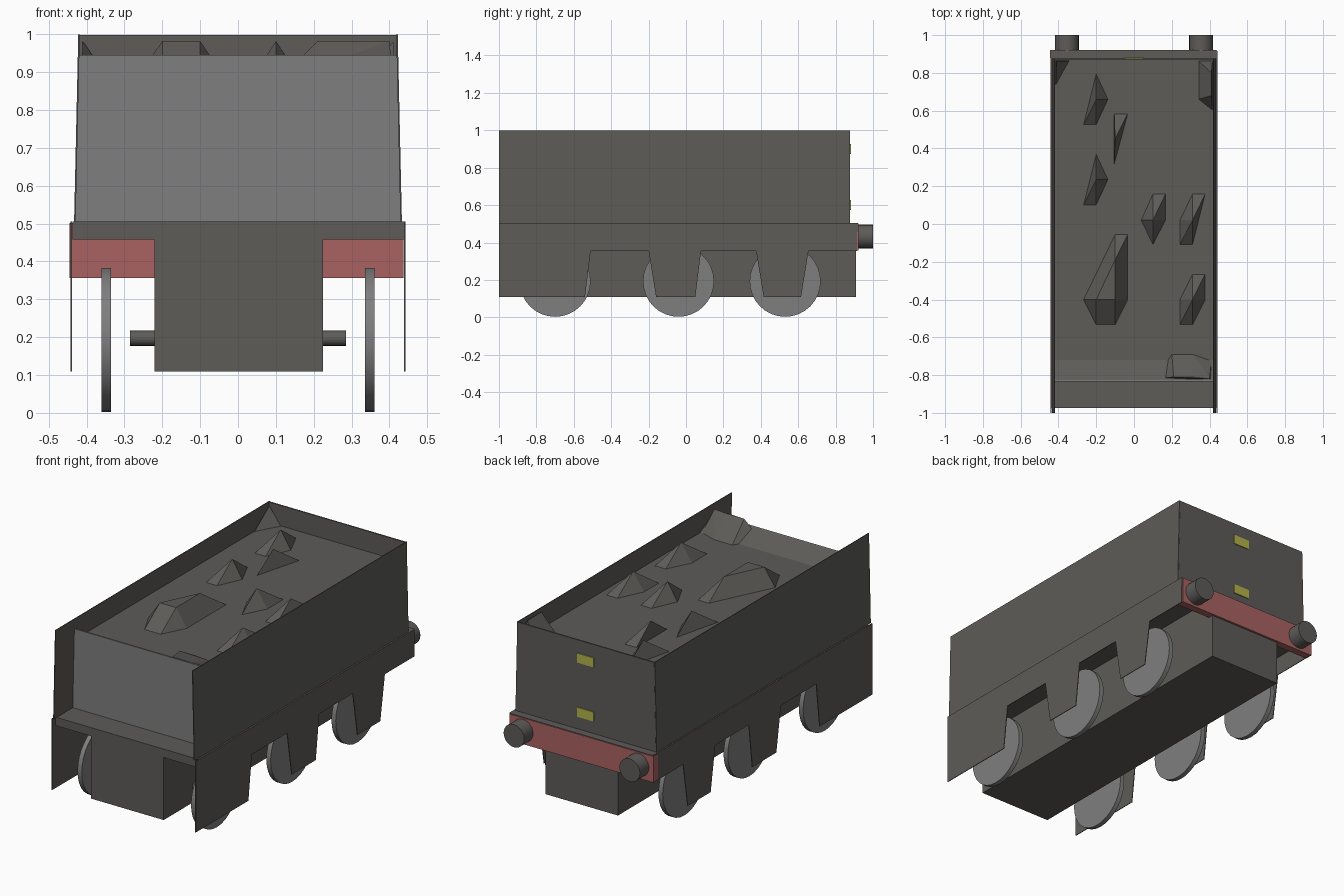
import bpy, bmesh, math
from mathutils import Vector, Matrix

if "Cube" in bpy.data.objects:
    bpy.data.objects.remove(bpy.data.objects["Cube"])


def material(name, rgb):
    m = bpy.data.materials.new(name)
    m.diffuse_color = (*rgb, 1)
    m.use_nodes = True
    m.node_tree.nodes["Principled BSDF"].inputs["Base Color"].default_value = m.diffuse_color
    return m


DARK = material("dark_grey", (0.11, 0.106, 0.098))
LIGHT = material("light_grey", (0.21, 0.21, 0.21))
RED = material("red", (0.40, 0.12, 0.12))
YELLOW = material("yellow", (0.45, 0.45, 0.07))


def finish(name, bm, mat):
    bmesh.ops.recalc_face_normals(bm, faces=bm.faces[:])
    me = bpy.data.meshes.new(name)
    bm.to_mesh(me)
    bm.free()
    me.materials.append(mat)
    ob = bpy.data.objects.new(name, me)
    bpy.context.collection.objects.link(ob)
    return ob


def prism(name, pts, push, mat):
    """Flat outline pushed along a vector."""
    bm = bmesh.new()
    face = bm.faces.new([bm.verts.new(p) for p in pts])
    new = bmesh.ops.extrude_face_region(bm, geom=[face])["geom"]
    bmesh.ops.translate(bm, vec=Vector(push),
                        verts=[v for v in new if isinstance(v, bmesh.types.BMVert)])
    if not any(f is face for f in bm.faces):
        bm.faces.new([v for v in bm.verts][:len(pts)])
    return finish(name, bm, mat)


def box(name, x, y, z, mat):
    return prism(name, [(x[0], y[0], z[0]), (x[1], y[0], z[0]),
                        (x[1], y[1], z[0]), (x[0], y[1], z[0])],
                 (0, 0, z[1] - z[0]), mat)


def cylinder(name, centre, r, length, axis, mat, sides=32):
    bm = bmesh.new()
    rot = Matrix.Rotation(math.pi / 2, 4, 'Y' if axis == 'x' else 'X')
    bmesh.ops.create_cone(bm, cap_ends=True, segments=sides, radius1=r, radius2=r,
                          depth=length, matrix=Matrix.Translation(centre) @ rot)
    ob = finish(name, bm, mat)
    bpy.ops.object.select_all(action='DESELECT')
    ob.select_set(True)
    bpy.context.view_layer.objects.active = ob
    bpy.ops.object.shade_smooth_by_angle(angle=math.radians(40))
    return ob


def lump(base, peaks):
    """Faceted coal lump: hull of a base outline and its peaks."""
    bm = bmesh.new()
    for x, y in base:
        bm.verts.new((x, y, 0.88))
    for x, y in peaks:
        bm.verts.new((x, y, 0.982))
    bmesh.ops.convex_hull(bm, input=bm.verts[:])
    return finish("coal_lump", bm, DARK)


# Chassis: central frame, deck and rear beam
box("centre_frame", (-0.22, 0.225), (-0.972, 0.91), (0.11, 0.47), DARK)
box("deck", (-0.437, 0.44), (-0.975, 0.919), (0.458, 0.505), DARK)
box("buffer_beam", (-0.445, 0.437), (0.88, 0.922), (0.357, 0.502), RED)

# Side frames with wheel cutouts, and tapered upper side sheets
outline = [(-1, 0.505), (-1, 0.11), (-0.54, 0.11), (-0.51, 0.355), (-0.2, 0.355),
           (-0.16, 0.11), (0.05, 0.11), (0.08, 0.355), (0.375, 0.355),
           (0.415, 0.11), (0.615, 0.11), (0.655, 0.355), (0.915, 0.355), (0.915, 0.505)]
for s in (-1, 1):
    prism("side_frame", [(s * 0.438, y, z) for y, z in outline], (s * 0.004, 0, 0), DARK)
    prism("side_sheet", [(s * 0.429, -1, 0.505), (s * 0.429, 0.875, 0.505),
                         (s * 0.418, 0.875, 1), (s * 0.418, -1, 1)],
          (s * 0.004, 0, 0), DARK)

    # Wheels, axle stubs and buffers
    for y in (-0.70, -0.04, 0.53):
        cylinder("wheel", (s * 0.348, y, 0.193), 0.19, 0.026, 'x', LIGHT)
        cylinder("axle_stub", (s * 0.245, y, 0.197), 0.02, 0.08, 'x', DARK, 16)
    cylinder("buffer", (s * 0.355, 0.955, 0.432), 0.063, 0.09, 'y', DARK, 24)

# Front and rear panels
for name, y, top, mat in (("front_panel", -0.834, 0.945, LIGHT),
                          ("rear_panel", 0.868, 0.998, DARK)):
    w = 0.429 - (top - 0.505) * 0.022
    prism(name, [(-0.429, y, 0.505), (0.429, y, 0.505), (w, y, top), (-w, y, top)],
          (0, 0.008, 0), mat)

# Rear lamp plates
for z in (0.60, 0.90):
    box("lamp_plate", (-0.05, 0.05), (0.874, 0.881), (z - 0.026, z + 0.026), YELLOW)

# Coal bed sloping up to the front panel
bed = [(-0.826, 0.945), (-0.72, 0.885), (0.87, 0.885), (0.87, 0.86), (-0.826, 0.86)]
prism("coal_bed", [(-0.417, y, z) for y, z in bed], (0.834, 0, 0), DARK)

# Coal lumps
for dy in (0, -0.425):
    lump([(-0.27, 0.52 + dy), (-0.2, 0.8 + dy), (-0.135, 0.66 + dy), (-0.2, 0.52 + dy)],
         [(-0.2, 0.66 + dy)])
lump([(-0.105, 0.59), (-0.03, 0.59), (-0.105, 0.31)], [(-0.1, 0.45)])
lump([(-0.27, -0.4), (-0.1, -0.05), (-0.03, -0.05), (-0.03, -0.4), (-0.1, -0.54), (-0.2, -0.54)],
     [(-0.2, -0.4), (-0.1, -0.4), (-0.1, -0.19)])
lump([(0.1, 0.165), (0.17, 0.165), (0.17, 0.02), (0.1, -0.115), (0.035, 0.02)], [(0.1, 0.02)])
lump([(0.31, 0.165), (0.38, 0.165), (0.31, -0.115), (0.24, -0.115), (0.24, 0.02)], [(0.31, 0.02)])
lump([(0.31, -0.26), (0.38, -0.26), (0.38, -0.4), (0.31, -0.54), (0.24, -0.54), (0.24, -0.4)],
     [(0.31, -0.4)])
lump([(0.11, -0.82), (0.2, -0.685), (0.31, -0.685), (0.41, -0.72), (0.41, -0.82)],
     [(0.21, -0.81), (0.31, -0.81), (0.4, -0.82)])
lump([(-0.415, 0.865), (-0.34, 0.865), (-0.415, 0.73)], [(-0.41, 0.86)])
lump([(0.34, 0.865), (0.415, 0.865), (0.415, 0.6), (0.34, 0.66)], [(0.41, 0.8), (0.41, 0.68)])
